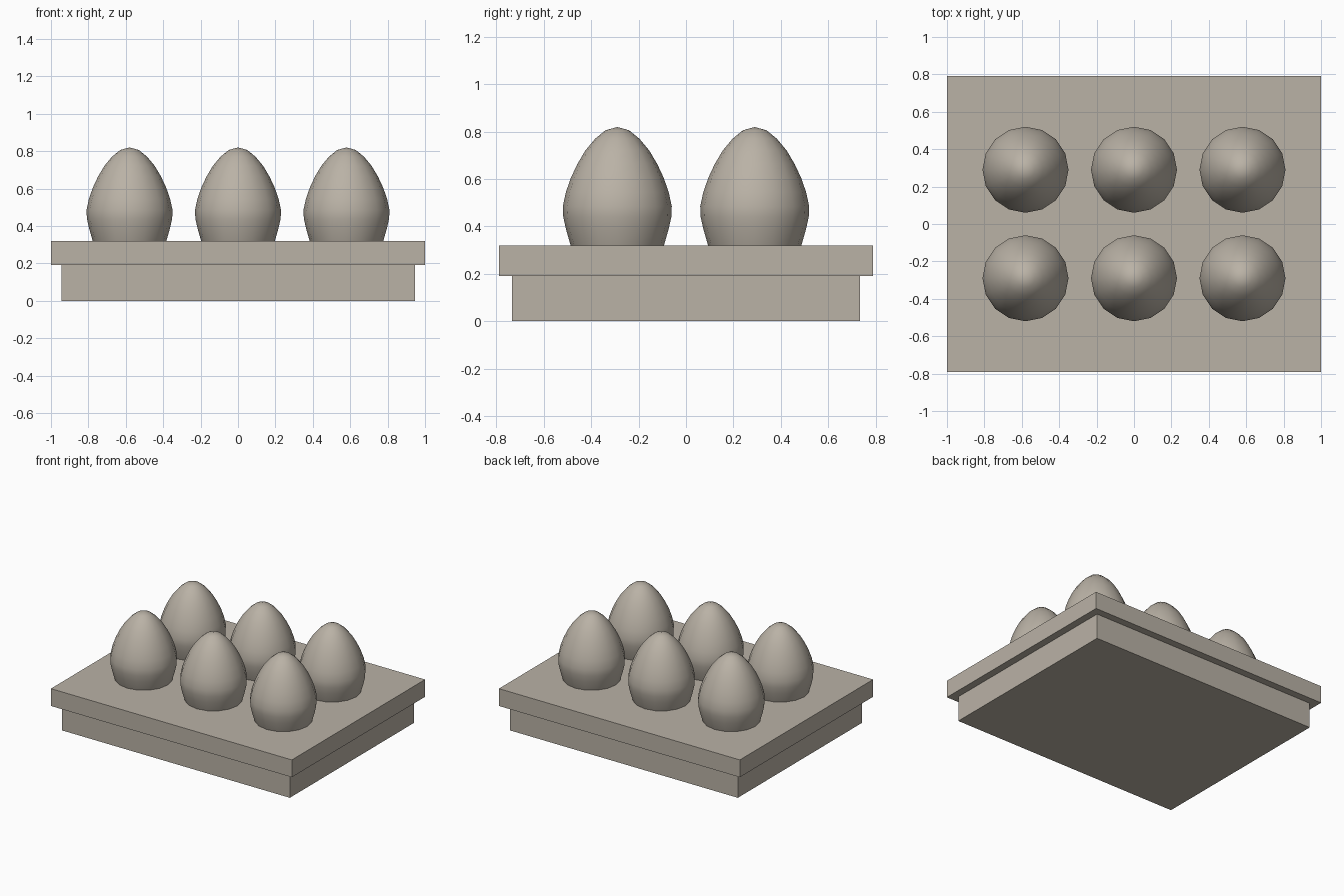
import bpy
import bmesh
from math import cos, sin, tau, radians

if "Cube" in bpy.data.objects:
    bpy.data.objects.remove(bpy.data.objects["Cube"], do_unlink=True)

# Single warm grey stone colour
stone = bpy.data.materials.new("warm_grey")
stone.use_nodes = True
colour = (0.49, 0.445, 0.38, 1)
stone.diffuse_color = colour
stone.node_tree.nodes["Principled BSDF"].inputs["Base Color"].default_value = colour


def add_object(name, bm, location=(0, 0, 0)):
    bmesh.ops.recalc_face_normals(bm, faces=bm.faces)
    mesh = bpy.data.meshes.new(name)
    bm.to_mesh(mesh)
    bm.free()
    mesh.materials.append(stone)
    obj = bpy.data.objects.new(name, mesh)
    obj.location = location
    bpy.context.collection.objects.link(obj)
    return obj


def slab(name, half_x, half_y, bottom, top):
    bm = bmesh.new()
    bmesh.ops.create_cube(bm, size=1)
    bmesh.ops.scale(bm, vec=(2 * half_x, 2 * half_y, top - bottom), verts=bm.verts)
    return add_object(name, bm, (0, 0, (bottom + top) / 2))


def egg(name, x, y, sides=16):
    # Rings of the pointed egg, from its sunken foot up to the tip
    profile = [(0.18, 0.28), (0.197, 0.32), (0.217, 0.39), (0.228, 0.44),
               (0.23, 0.485), (0.217, 0.545), (0.196, 0.605), (0.168, 0.665),
               (0.134, 0.722), (0.094, 0.77), (0.05, 0.806)]
    bm = bmesh.new()
    rings = [[bm.verts.new((r * cos(tau * i / sides), r * sin(tau * i / sides), z))
              for i in range(sides)] for r, z in profile]
    tip = bm.verts.new((0, 0, 0.82))
    bm.faces.new(rings[0])
    for i in range(sides):
        j = (i + 1) % sides
        for low, high in zip(rings, rings[1:]):
            bm.faces.new((low[i], low[j], high[j], high[i]))
        bm.faces.new((rings[-1][i], rings[-1][j], tip))
    obj = add_object(name, bm, (x, y, 0))
    bpy.ops.object.select_all(action="DESELECT")
    obj.select_set(True)
    bpy.context.view_layer.objects.active = obj
    bpy.ops.object.shade_smooth_by_angle(angle=radians(40))


# Stepped tray
slab("tray_base", 0.945, 0.735, 0, 0.19)
slab("tray_top", 1, 0.79, 0.19, 0.32)

# Two rows of three eggs
for row, y in (("front", -0.29), ("back", 0.29)):
    for column, x in (("right", -0.58), ("middle", 0), ("left", 0.58)):
        egg(f"egg_{row}_{column}", x, y)
